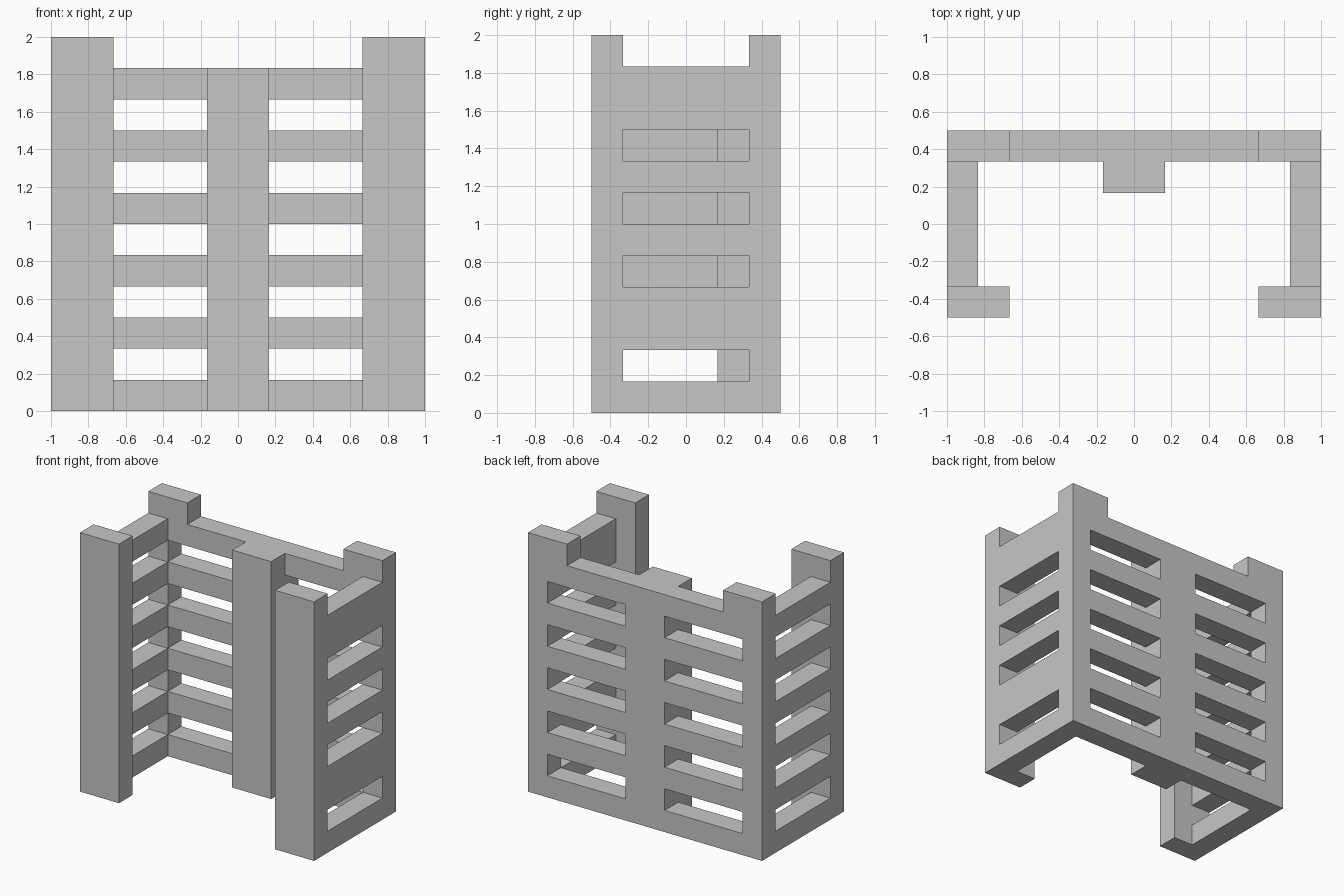
import bpy
import bmesh
from mathutils import Vector

U = 1 / 6  # building module: every part sits on this grid

cube = bpy.data.objects.get("Cube")
if cube:
    bpy.data.objects.remove(cube, do_unlink=True)

grey = bpy.data.materials.new("plain grey")
grey.use_nodes = True
colour = (0.57, 0.57, 0.57, 1)
grey.diffuse_color = colour
grey.node_tree.nodes["Principled BSDF"].inputs["Base Color"].default_value = colour


def finish(name, bm):
    bmesh.ops.recalc_face_normals(bm, faces=bm.faces)
    mesh = bpy.data.meshes.new(name)
    bm.to_mesh(mesh)
    bm.free()
    mesh.materials.append(grey)
    obj = bpy.data.objects.new(name, mesh)
    bpy.context.collection.objects.link(obj)
    return obj


def box(name, low, high):
    """Box between two corners given in modules."""
    low, high = Vector(low) * U, Vector(high) * U
    bm = bmesh.new()
    bmesh.ops.create_cube(bm, size=1)
    bmesh.ops.scale(bm, vec=high - low, verts=bm.verts)
    bmesh.ops.translate(bm, vec=(low + high) / 2, verts=bm.verts)
    return finish(name, bm)


def slotted_wall(name, columns, rows, is_slot, y, depth):
    """Upright grid of faces with slots left out, extruded to a solid wall."""
    bm = bmesh.new()
    grid = {(x, z): bm.verts.new((x * U, y * U, z * U)) for x in columns for z in rows}
    for i, (x0, x1) in enumerate(zip(columns, columns[1:])):
        for j, (z0, z1) in enumerate(zip(rows, rows[1:])):
            if not is_slot(i, j):
                bm.faces.new([grid[p] for p in ((x0, z0), (x1, z0), (x1, z1), (x0, z1))])
    made = bmesh.ops.extrude_face_region(bm, geom=bm.faces[:], use_keep_orig=True)
    moved = [g for g in made["geom"] if isinstance(g, bmesh.types.BMVert)]
    bmesh.ops.translate(bm, vec=(0, depth * U, 0), verts=moved)
    return finish(name, bm)


# Back wall with two columns of slots, and its central post
slotted_wall("back_wall", (-6, -5, -1, 1, 5, 6), range(12),
             lambda i, j: i in (1, 3) and j % 2 == 1, 2, 1)
box("centre_post", (-1, 1, 0), (1, 2, 11))

# Corner posts: full height in front, raised stubs on the back wall
for side, x in (("right", -6), ("left", 4)):
    box(f"front_post_{side}", (x, -3, 0), (x + 2, -2, 12))
    box(f"back_post_top_{side}", (x, 2, 11), (x + 2, 3, 12))

# Side rails between the front posts and the back wall (bottom, top)
right_rails = [(z, z + 1) for z in range(0, 10, 2)] + [(10, 11)]
left_rails = [(0, 1), (2, 4), (5, 6), (7, 8), (9, 11)]
for side, x, rails in (("right", -6, right_rails), ("left", 5, left_rails)):
    for n, (bottom, top) in enumerate(rails, 1):
        box(f"{side}_rail_{n}", (x, -2, bottom), (x + 1, 2, top))
